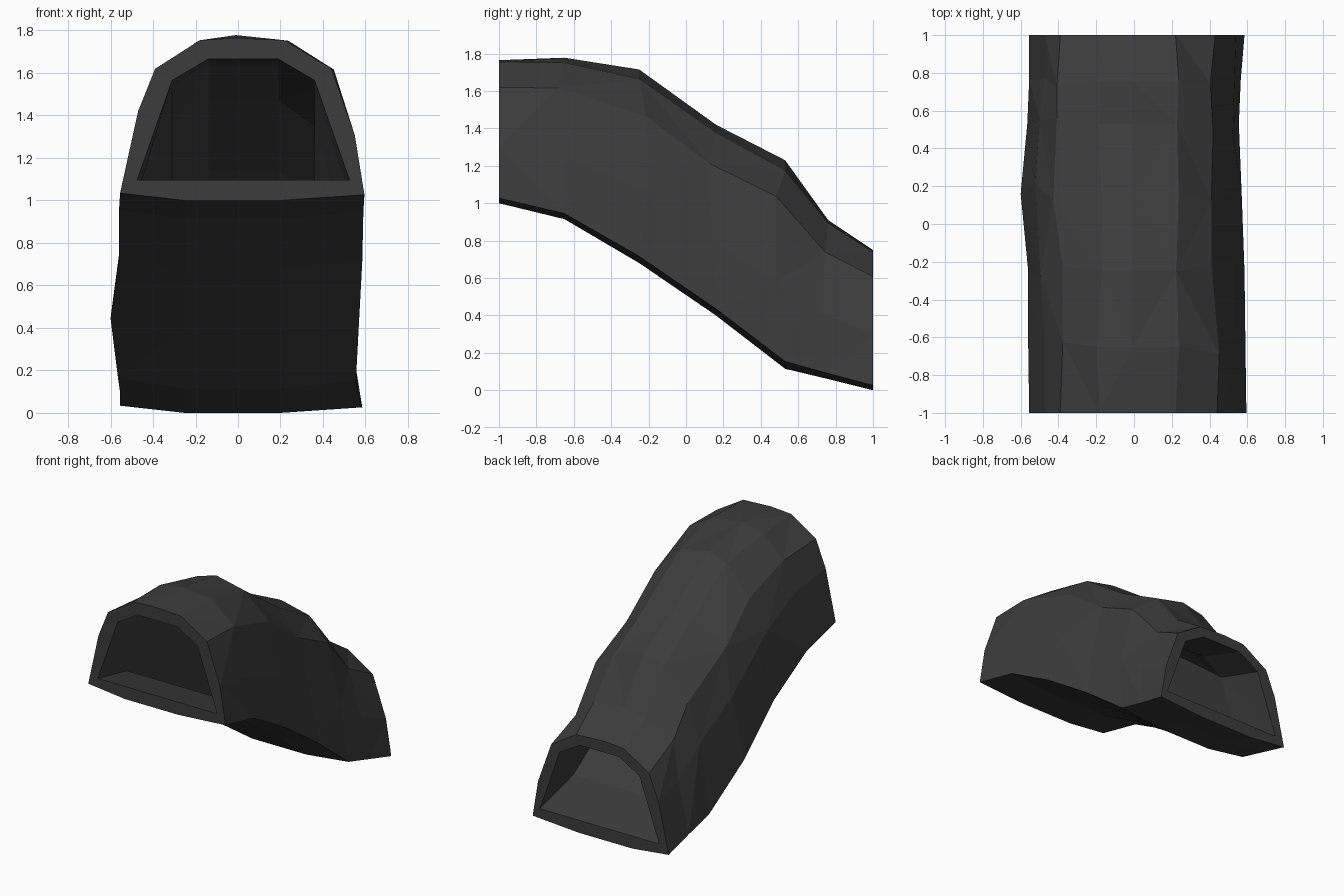
import bpy, bmesh, random

if "Cube" in bpy.data.objects:
    bpy.data.objects.remove(bpy.data.objects["Cube"])
random.seed(5)

rock = bpy.data.materials.new("dark grey rock")
rock.diffuse_color = (0.045, 0.045, 0.045, 1)
rock.use_nodes = True
rock.node_tree.nodes["Principled BSDF"].inputs["Base Color"].default_value = rock.diffuse_color

# Cross-sections: x, height fraction (0 = floor, 1 = roof)
OUTER = [(-0.555, 0.045), (-0.47, 0.55), (-0.39, 0.81), (-0.18, 0.985), (-0.01, 1.0),
         (0.22, 0.985), (0.44, 0.81), (0.55, 0.40), (0.595, 0.035), (0.2, 0.0), (-0.25, 0.0)]
INNER = [(-0.475, 0), (-0.31, 0.825), (-0.14, 1), (0.19, 1), (0.36, 0.825), (0.525, 0)]

# Stations along the slope: y, floor z, roof z, left shift, right shift
OUTER_PATH = [(-1, 1.0, 1.765, 0, 0), (-0.65, 0.915, 1.778, -0.005, -0.005), (-0.25, 0.68, 1.715, -0.005, -0.01),
              (0.16, 0.40, 1.42, -0.045, -0.025), (0.53, 0.115, 1.23, -0.01, -0.04),
              (0.76, 0.06, 0.91, 0, -0.03), (1, 0, 0.75, 0, -0.01)]
INNER_PATH = [(-1, 1.095, 1.665, 0, 0), (-0.65, 1.02, 1.64, 0, 0), (-0.25, 0.78, 1.47, 0, 0),
              (0.2, 0.46, 1.14, 0, 0), (0.6, 0.20, 0.80, 0, 0), (1, 0.095, 0.665, 0, 0)]


def sweep(bm, section, path, rough):
    """Skin a section along a path; returns the rings."""
    rings = []
    for i, (y, lo, hi, left, right) in enumerate(path):
        end = i in (0, len(path) - 1)
        ring = []
        for x, t in section:
            dx = left if x < -0.3 else right if x > 0.3 else 0
            dy = dz = 0
            if rough and not end and 0.1 < t < 0.99:
                dx += random.uniform(-0.02, 0.02)
                dy = random.uniform(-0.05, 0.05) if t < 0.9 else 0
                dz = -dy * 0.6 + random.uniform(-0.04, 0)
            ring.append(bm.verts.new((x + dx, y + dy, lo + t * (hi - lo) + dz)))
        rings.append(ring)
    n = len(section)
    for i in range(len(rings) - 1):
        a, b = rings[i], rings[i + 1]
        for j in range(n):
            k = (j + 1) % n
            if (i + j) % 2:  # alternate the diagonals for a faceted rock look
                bm.faces.new((a[j], a[k], b[k]))
                bm.faces.new((a[j], b[k], b[j]))
            else:
                bm.faces.new((a[j], a[k], b[j]))
                bm.faces.new((a[k], b[k], b[j]))
    return rings


bm = bmesh.new()
# Rocky outside and plain passage
outer = sweep(bm, OUTER, OUTER_PATH, True)
inner = sweep(bm, INNER, INNER_PATH, False)
# Flat rims joining both skins at each mouth
for end in (0, -1):
    edges = []
    for ring in (outer[end], inner[end]):
        edges += [bm.edges.get((ring[j], ring[j - 1])) for j in range(len(ring))]
    bmesh.ops.triangle_fill(bm, edges=edges, use_beauty=True)
bmesh.ops.recalc_face_normals(bm, faces=bm.faces)

mesh = bpy.data.meshes.new("tunnel_slope")
bm.to_mesh(mesh)
bm.free()
mesh.materials.append(rock)
obj = bpy.data.objects.new("tunnel_slope", mesh)
bpy.context.collection.objects.link(obj)
